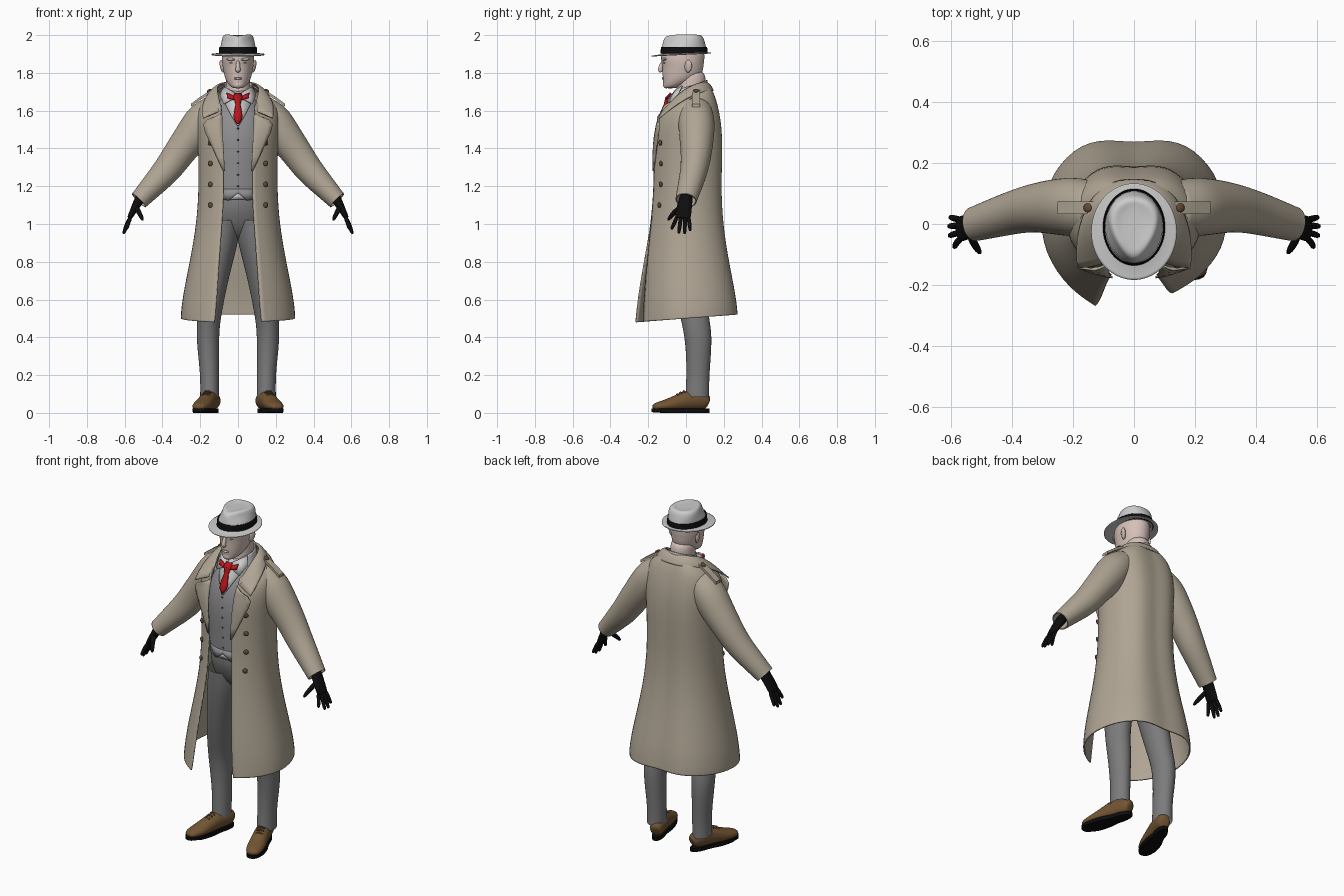
import bpy, bmesh, math
from mathutils import Vector

PALETTE = {
    "coat": (.43, .375, .295), "button": (.13, .07, .035), "trouser": (.2, .2, .205),
    "vest": (.27, .27, .28), "shirt": (.8, .8, .8), "tie": (.5, .008, .012),
    "skin": (.66, .53, .48), "brow": (.33, .26, .23), "hat": (.62, .62, .62),
    "black": (.004, .004, .004), "shoe": (.17, .09, .033),
}
MATS = {}
for key, rgb in PALETTE.items():
    MATS[key] = bpy.data.materials.new(key)
    MATS[key].diffuse_color = (*rgb, 1)


def finish(ob, col, sub=0, solid=0, mirror=False):
    ob.data.materials.append(MATS[col])
    if mirror:
        m = ob.modifiers.new("mirror", 'MIRROR')
        m.use_clip = True
    if sub:
        m = ob.modifiers.new("smooth", 'SUBSURF')
        m.levels = m.render_levels = sub
        m.boundary_smooth = 'PRESERVE_CORNERS'
        ob.data.shade_smooth()
    else:
        bpy.ops.object.select_all(action='DESELECT')
        bpy.context.view_layer.objects.active = ob
        ob.select_set(True)
        bpy.ops.object.shade_smooth_by_angle()
    if solid:
        m = ob.modifiers.new("thickness", 'SOLIDIFY')
        m.thickness, m.offset = solid, 0
    return ob


def loft(name, rings, col, closed=True, cap=True, sub=2, solid=0, mirror=False):
    bm = bmesh.new()
    vs = [[bm.verts.new(p) for p in r] for r in rings]
    n = len(rings[0])
    for a, b in zip(vs, vs[1:]):
        for i in range(n if closed else n - 1):
            j = (i + 1) % n
            bm.faces.new((a[i], a[j], b[j], b[i]))
    if closed and cap:
        bm.faces.new(vs[0])
        bm.faces.new(vs[-1])
    bmesh.ops.recalc_face_normals(bm, faces=bm.faces)
    me = bpy.data.meshes.new(name)
    bm.to_mesh(me)
    bm.free()
    ob = bpy.data.objects.new(name, me)
    bpy.context.collection.objects.link(ob)
    return finish(ob, col, sub, solid, mirror)


def tube(name, pts, col, axis=(0, 1, 0), d=None, n=12, **kw):
    """Elliptical rings (x, y, z, radius along axis, other radius) along a path."""
    P = [Vector(p[:3]) for p in pts]
    k = 6 / (4 + 2 * math.cos(2 * math.pi / n))   # undo subdivision shrinkage
    rings = []
    for i, p in enumerate(pts):
        t = Vector(d) if d else P[min(i + 1, len(P) - 1)] - P[max(i - 1, 0)]
        t.normalize()
        a = Vector(axis)
        a = (a - t * a.dot(t)).normalized()
        b = t.cross(a)
        ang = [2 * math.pi * q / n for q in range(n)]
        rings.append([P[i] + a * p[3] * k * math.cos(q) + b * p[4] * k * math.sin(q) for q in ang])
    return loft(name, rings, col, **kw)


def column(name, rows, col, d=(0, 0, 1), **kw):
    """Upright tube from rows (z, cx, cy, rx, ry)."""
    return tube(name, [(x, y, z, a, b) for z, x, y, a, b in rows], col, axis=(1, 0, 0), d=d, **kw)


def ball(name, loc, scale, col, rot=(0, 0, 0), mirror=False):
    for s in ((1, -1) if mirror else (1,)):
        bpy.ops.mesh.primitive_uv_sphere_add(segments=16, ring_count=10, radius=1,
            location=(s * loc[0], loc[1], loc[2]), rotation=(rot[0], s * rot[1], s * rot[2]))
        ob = bpy.context.object
        ob.name, ob.scale = name, scale
        finish(ob, col)
        ob.data.shade_smooth()


# Coat body: open-fronted shell, rows of (z front, z back, half width, front y, back y, opening)
COAT = [(.48, .52, .297, -.265, .268, .125), (.51, .55, .297, -.262, .266, .12),
        (.62, .64, .285, -.25, .255, .112), (.8, .8, .25, -.22, .222, .10),
        (1.0, 1.0, .214, -.182, .19, .085), (1.2, 1.2, .202, -.167, .181, .072),
        (1.4, 1.4, .205, -.167, .189, .08), (1.5, 1.55, .218, -.16, .182, .085),
        (1.575, 1.67, .21, -.137, .153, .09), (1.61, 1.715, .16, -.125, .13, .09),
        (1.63, 1.74, .11, -.11, .11, .088)]


def coat_row(zf, zb, w, f, b, o):
    def half(s):
        ff = f + (.04 * max(0, 1 - zf) / .5 if s > 0 else 0)
        w2 = w * 1.03
        pts = [(o, ff), (max(.71 * w, o + .01), .79 * ff), (.95 * w2, .36 * ff), (w2, .12 * b),
               (.88 * w2, .62 * b), (.55 * w2, b), (.2 * w2, 1.01 * b)]
        return [(s * x, y, zb + (zf - zb) * (b - y) / (b - f)) for x, y in pts]
    return half(-1) + [(0, .98 * b, zb)] + half(1)[::-1]


loft("coat_body", [coat_row(*r) for r in COAT], "coat", closed=False, solid=.008)

# Sleeves
tube("coat_sleeve", [(.12, .05, 1.61, .08, .075), (.185, .055, 1.555, .095, .095),
     (.24, .057, 1.47, .09, .09), (.31, .055, 1.38, .079, .079), (.37, .045, 1.29, .07, .073),
     (.45, .022, 1.205, .062, .06), (.515, .002, 1.135, .054, .049), (.525, 0, 1.125, .053, .048)],
     "coat", cap=False, solid=.006, mirror=True)

# Collar and lapels
loft("coat_collar", [
    [(0, .105, 1.75), (.07, .095, 1.75), (.112, .04, 1.738), (.108, -.04, 1.69), (.085, -.12, 1.60)],
    [(0, .13, 1.742), (.085, .115, 1.742), (.14, .05, 1.727), (.153, -.05, 1.675), (.13, -.137, 1.585)],
    [(0, .148, 1.705), (.095, .135, 1.705), (.16, .055, 1.692), (.19, -.06, 1.63), (.185, -.143, 1.56)]],
    "coat", closed=False, solid=.008, mirror=True)
loft("coat_lapel", [
    [(.085, -.128, 1.59), (.11, -.145, 1.575), (.13, -.15, 1.565)],
    [(.082, -.158, 1.53), (.14, -.158, 1.53), (.205, -.138, 1.54)],
    [(.078, -.174, 1.42), (.115, -.17, 1.43), (.15, -.152, 1.44)],
    [(.07, -.174, 1.28), (.073, -.174, 1.28), (.078, -.172, 1.28)]],
    "coat", closed=False, sub=1, solid=.008, mirror=True)

# Shoulder straps and coat buttons
loft("shoulder_strap", [[(x, .033, z), (x, .073, z), (x, .073, z - .016), (x, .033, z - .016)]
     for x, z in ((.10, 1.725), (.15, 1.705), (.20, 1.673), (.25, 1.636))], "coat", sub=0, mirror=True)
ball("strap_button", (.152, .053, 1.706), (.015, .015, .007), "button", (0, .5, 0), mirror=True)
for z, y in ((1.43, -.136), (1.32, -.133), (1.21, -.134), (1.10, -.142)):
    ball("coat_button", (.147, y, z), (.014, .008, .014), "button", (0, 0, .5), mirror=True)

# Trousers
column("trouser_leg", [(.085, .15, .06, .05, .062), (.1, .15, .06, .05, .062), (.2, .15, .063, .049, .06),
       (.32, .157, .067, .056, .066), (.42, .16, .063, .06, .073), (.5, .154, .047, .062, .075),
       (.6, .14, .03, .067, .082), (.7, .125, .02, .073, .092), (.82, .105, .012, .083, .105),
       (.92, .088, .012, .092, .118), (1.02, .078, .015, .093, .127)], "trouser", cap=False, mirror=True)
column("trouser_hips", [(.915, 0, .015, .04, .03), (.935, 0, .015, .10, .065), (.99, 0, .015, .155, .108),
       (1.06, 0, .015, .165, .132), (1.1, 0, .012, .165, .135), (1.2, 0, .015, .155, .135)], "trouser")

# Waistcoat
column("waistcoat", [(1.145, 0, .015, .16, .15), (1.16, 0, .01, .165, .15), (1.25, 0, .01, .165, .152),
       (1.4, 0, .008, .175, .158), (1.5, 0, .008, .175, .146), (1.58, 0, .015, .15, .125),
       (1.64, 0, .03, .11, .10), (1.68, 0, .035, .075, .08)], "vest", n=16)
loft("waistcoat_point", [[(0, -.141, 1.185), (.05, -.134, 1.185), (.11, -.102, 1.185)],
     [(0, -.142, 1.163), (.05, -.135, 1.125), (.11, -.103, 1.135)]], "vest",
     closed=False, sub=0, solid=.006, mirror=True)
loft("shirt_tail", [[(0, -.14, 1.165), (.004, -.14, 1.163)], [(0, -.134, 1.13), (.055, -.127, 1.128)]],
     "shirt", closed=False, sub=0, solid=.004, mirror=True)
for i in range(6):
    ball("waistcoat_button", (0, -.142 - .008 * min(i, 3) / 3, 1.2 + .061 * i), (.005, .004, .005), "button")

# Shirt front and collar
loft("shirt_front", [[(0, -.145, 1.52), (.004, -.145, 1.52)], [(0, -.126, 1.58), (.04, -.118, 1.58)],
     [(0, -.098, 1.64), (.07, -.078, 1.64)], [(0, -.06, 1.70), (.075, -.03, 1.71)]],
     "shirt", closed=False, sub=0, solid=.006, mirror=True)
column("shirt_collar", [(1.66, 0, .03, .085, .09), (1.70, 0, .03, .08, .085), (1.735, 0, .035, .076, .08)],
       "shirt", d=(0, -.35, 1), cap=False, solid=.006)
loft("shirt_collar_wing", [[(.012, -.07, 1.69), (.045, -.055, 1.71), (.078, -.02, 1.73)],
     [(.03, -.098, 1.66), (.075, -.095, 1.635), (.095, -.045, 1.68)]],
     "shirt", closed=False, sub=0, solid=.006, mirror=True)

# Tie
loft("tie_blade", [[(0, y, z), (w, y + .006, z)] for z, y, w in ((1.688, -.082, .018), (1.668, -.104, .022),
     (1.632, -.112, .011), (1.575, -.137, .022), (1.553, -.145, .02), (1.53, -.152, .003))],
     "tie", closed=False, sub=0, solid=.012, mirror=True)
loft("tie_band", [[(.01, -.092, 1.672), (.06, -.082, 1.695)], [(.01, -.104, 1.655), (.057, -.098, 1.668)]],
     "tie", closed=False, sub=0, solid=.008, mirror=True)

# Head, neck and face
column("neck", [(1.62, 0, .03, .075, .08), (1.70, 0, .025, .066, .078), (1.75, 0, .03, .064, .075),
       (1.82, 0, .03, .065, .07)], "skin")
column("head", [(1.718, 0, -.085, .02, .025), (1.725, 0, -.075, .037, .045), (1.745, 0, -.05, .055, .07),
       (1.775, 0, -.025, .07, .098), (1.81, 0, -.017, .077, .107), (1.845, 0, -.016, .083, .109),
       (1.875, 0, -.018, .085, .116), (1.92, 0, -.015, .083, .112), (1.96, 0, -.015, .06, .08)],
       "skin", n=16)
tube("nose", [(0, -.118, 1.872, .009, .006), (0, -.129, 1.845, .009, .01), (0, -.139, 1.817, .014, .014),
     (0, -.13, 1.803, .012, .01)], "skin", axis=(1, 0, 0), n=8)
ball("ear", (.085, .012, 1.835), (.01, .02, .034), "skin", (-.15, .15, -.3), mirror=True)
ball("brow_ridge", (.036, -.117, 1.872), (.027, .012, .008), "skin", (0, -.05, .3), mirror=True)
ball("eyebrow", (.036, -.122, 1.873), (.021, .007, .003), "brow", (0, -.05, .3), mirror=True)
ball("eye", (.034, -.115, 1.852), (.012, .006, .0035), "brow", (0, 0, .25), mirror=True)
ball("lip", (0, -.120, 1.770), (.022, .008, .006), "skin")
ball("mouth_line", (0, -.121, 1.777), (.02, .006, .0015), "brow")
ball("chin", (0, -.105, 1.738), (.026, .017, .02), "skin")

# Hat: brim, band and pinched teardrop crown
column("hat_brim", [(1.905, 0, -.012, .088, .11), (1.899, 0, -.018, .112, .133), (1.897, 0, -.025, .14, .158)],
       "hat", d=(0, -.05, 1), cap=False, solid=.005, n=20)
column("hat_band", [(1.902, 0, -.01, .1, .124), (1.92, 0, -.01, .099, .122), (1.937, 0, -.01, .097, .12)],
       "black", cap=False, solid=.004, n=20)
crown = column("hat_crown", [(1.9, 0, -.01, .097, .121), (1.935, 0, -.01, .095, .117), (1.975, 0, -.012, .085, .11),
       (1.998, 0, -.012, .079, .102), (2.005, 0, -.01, .064, .086), (1.998, 0, -.005, .045, .065),
       (1.996, 0, 0, .02, .035)], "hat", n=20)
for v in crown.data.vertices:
    if v.co.z > 1.96:
        v.co.x *= 1 + 3 * v.co.y
        v.co.z -= max(0, abs(v.co.y) - .06) * .2

# Gloves
tube("glove_palm", [(.5, .003, 1.165, .036, .03), (.53, -.003, 1.115, .036, .025), (.552, -.012, 1.075, .042, .018),
     (.57, -.016, 1.04, .042, .015), (.576, -.017, 1.028, .035, .011)], "black", mirror=True)
for yb, yt, x, z in ((-.047, -.075, .59, .97), (-.027, -.038, .605, .948),
                     (-.005, -.007, .607, .946), (.014, .022, .603, .962)):
    tube("glove_finger", [(.565, yb, 1.045, .011, .011), ((.575 + x) / 2, (yb + yt) / 2, (1.035 + z) / 2, .0105, .0105),
         (x - .003, yt, z + .01, .009, .009), (x, yt, z, .005, .005)], "black", n=8, sub=1, mirror=True)
tube("glove_thumb", [(.54, -.02, 1.095, .014, .014), (.527, -.06, 1.065, .014, .013), (.51, -.085, 1.035, .011, .011),
     (.503, -.097, 1.018, .006, .006)], "black", n=8, sub=1, mirror=True)

# Shoes: built straight, then turned outwards
def turn(ob):
    c, s = math.cos(.3), math.sin(.3)
    for v in ob.data.vertices:
        x, y = v.co.x, v.co.y
        v.co = (.158 + c * x - s * y, s * x + c * y, max(v.co.z, 0))


turn(tube("shoe_upper", [(0, .125, .055, .022, .025), (0, .115, .06, .036, .042), (0, .07, .068, .043, .052),
     (0, .02, .068, .044, .054), (0, -.04, .055, .046, .045), (0, -.1, .04, .05, .033),
     (0, -.155, .034, .042, .024), (0, -.185, .03, .025, .014)], "shoe", axis=(1, 0, 0), mirror=True))
outline = []
for i in range(32):
    a = 2 * math.pi * i / 32
    y = -.03 + .16 * math.sin(a)
    outline.append((math.copysign(abs(math.cos(a)) ** .75, math.cos(a)) *
                    (.045 - .06 * y - .008 * math.exp(-((y - .02) / .04) ** 2)), y))
turn(loft("shoe_sole", [[(x, y, z + (.004 if y < -.12 and z == 0 else 0)) for x, y in outline]
     for z in (0, .022)], "black", sub=0, mirror=True))
for z, y in ((.12, -.012), (.113, -.03), (.104, -.048)):
    turn(tube("shoe_lace", [(-.024, y, z - .014, .005, .005), (0, y, z, .005, .005),
         (.024, y, z - .014, .005, .005)], "button", n=6, sub=1, mirror=True))
